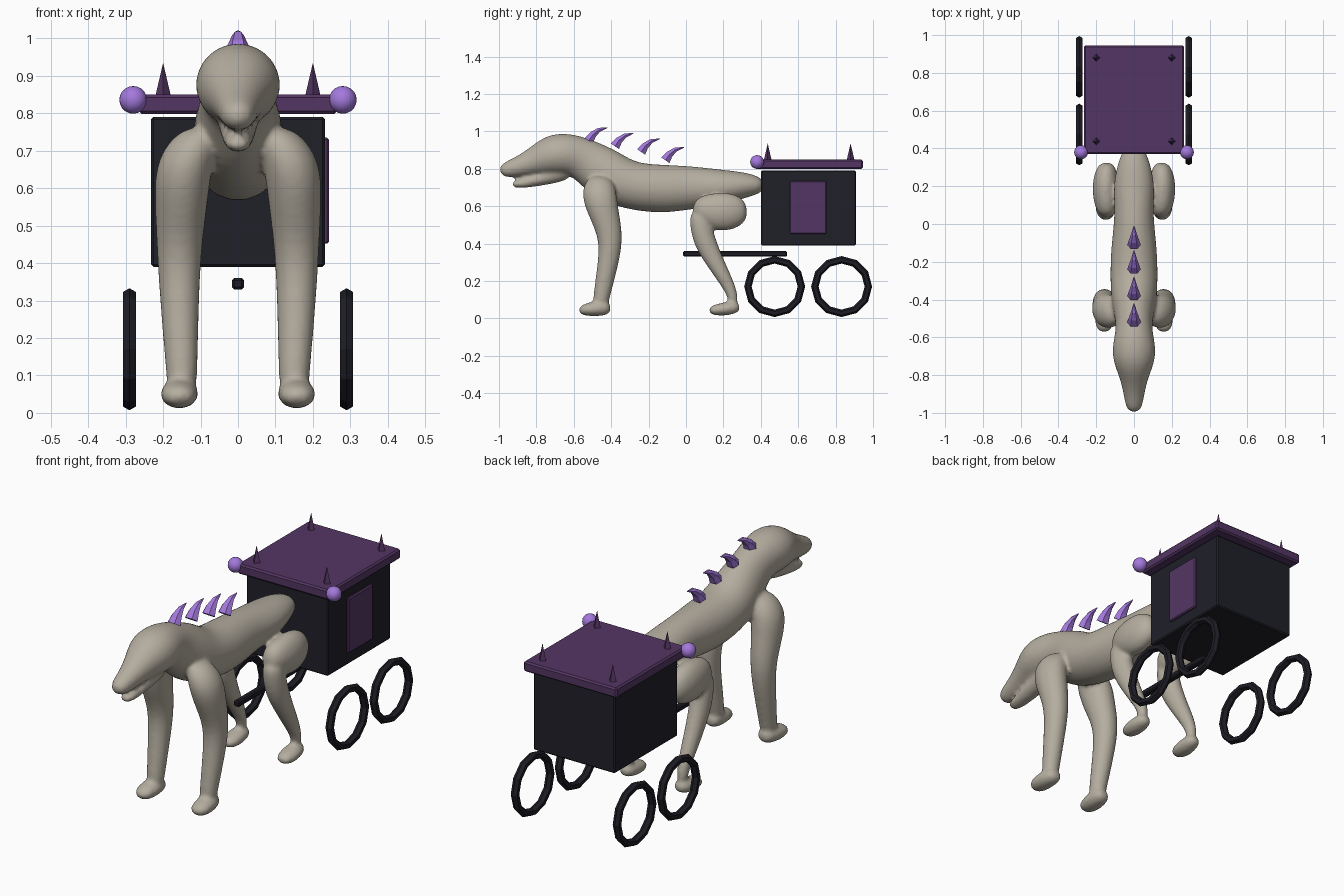
import bpy, bmesh, math
from mathutils import Vector

default = bpy.data.objects.get("Cube")
if default:
    bpy.data.objects.remove(default)


def material(name, r, g, b):
    mat = bpy.data.materials.new(name)
    mat.use_nodes = True
    mat.diffuse_color = (r, g, b, 1)
    shader = mat.node_tree.nodes["Principled BSDF"]
    shader.inputs["Base Color"].default_value = (r, g, b, 1)
    shader.inputs["Roughness"].default_value = 0.8
    return mat


bone = material("pale_bone", 0.46, 0.42, 0.35)
black = material("near_black", 0.014, 0.014, 0.022)
iron = material("dark_iron", 0.012, 0.012, 0.018)
plum = material("dark_plum", 0.088, 0.036, 0.125)
violet = material("light_violet", 0.37, 0.19, 0.72)


def finish(name, bm, mat):
    """Turn a bmesh into a linked object with one material."""
    bmesh.ops.recalc_face_normals(bm, faces=bm.faces)
    mesh = bpy.data.meshes.new(name)
    bm.to_mesh(mesh)
    bm.free()
    mesh.materials.append(mat)
    obj = bpy.data.objects.new(name, mesh)
    bpy.context.collection.objects.link(obj)
    return obj


def smooth(obj, angle):
    bpy.ops.object.select_all(action='DESELECT')
    obj.select_set(True)
    bpy.context.view_layer.objects.active = obj
    bpy.ops.object.shade_smooth_by_angle(angle=math.radians(angle))


def tube(bm, rings, sides=10, side=1):
    """Loft elliptical rings (x, y, z, half width, half depth) along a path."""
    centres = [Vector((side * r[0], r[1], r[2])) for r in rings]
    last = len(rings) - 1
    loops = []
    for i, ring in enumerate(rings):
        along = centres[min(i + 1, last)] - centres[max(i - 1, 0)]
        along.x = 0
        across = Vector((1, 0, 0))
        up = across.cross(along.normalized())
        loop = []
        for k in range(sides):
            a = math.tau * k / sides
            offset = across * ring[3] * math.cos(a) + up * ring[4] * math.sin(a)
            loop.append(bm.verts.new(centres[i] + offset))
        loops.append(loop)
    for lower, upper in zip(loops, loops[1:]):
        for k in range(sides):
            n = (k + 1) % sides
            bm.faces.new((lower[k], lower[n], upper[n], upper[k]))
    bm.faces.new(loops[0])
    bm.faces.new(loops[-1])


def box(name, low, high, mat, bevel=0.006):
    """Box between two corners with a narrow bevel."""
    bm = bmesh.new()
    bmesh.ops.create_cube(bm, size=1)
    for v in bm.verts:
        for axis in range(3):
            v.co[axis] = high[axis] if v.co[axis] > 0 else low[axis]
    obj = finish(name, bm, mat)
    mod = obj.modifiers.new("edge_bevel", 'BEVEL')
    mod.width = bevel
    mod.segments = 1
    return obj


# Hound: torso, neck and head in one run, with the jaw and limbs fused on
torso = [(0, .42, .71, .05, .04), (0, .33, .715, .09, .07),
         (0, .2, .70, .12, .1), (0, .05, .70, .105, .12),
         (0, -.12, .69, .13, .14), (0, -.3, .705, .135, .135),
         (0, -.43, .77, .125, .15), (0, -.54, .85, .095, .12),
         (0, -.63, .88, .12, .12), (0, -.72, .875, .122, .12),
         (0, -.81, .84, .08, .08), (0, -.9, .808, .058, .057),
         (0, -1, .785, .042, .038)]
jaw = [(0, -.62, .80, .06, .06), (0, -.72, .765, .055, .05),
       (0, -.85, .725, .042, .03), (0, -.935, .714, .032, .02)]
front_leg = [(.09, -.46, .77, .06, .06), (.145, -.47, .68, .083, .105),
             (.152, -.44, .56, .075, .085), (.158, -.395, .42, .062, .068),
             (.155, -.425, .25, .053, .056), (.15, -.455, .1, .044, .046),
             (.15, -.46, .05, .04, .04)]
front_foot = [(.15, -.4, .055, .035, .03), (.155, -.45, .055, .052, .046),
              (.158, -.52, .048, .055, .04), (.158, -.575, .042, .035, .022)]
thigh = [(.145, .33, .58, .04, .055), (.15, .25, .57, .073, .11),
         (.15, .14, .57, .076, .11), (.14, .03, .59, .05, .06)]
hind_leg = [(.148, .07, .58, .05, .06), (.15, .08, .49, .056, .062),
            (.152, .1, .41, .054, .064), (.155, .15, .31, .046, .052),
            (.155, .22, .19, .038, .038), (.155, .252, .12, .027, .03),
            (.155, .25, .06, .025, .025)]
hind_foot = [(.155, .29, .06, .03, .024), (.157, .24, .056, .048, .04),
             (.158, .18, .046, .052, .036), (.158, .12, .042, .034, .022)]

bm = bmesh.new()
tube(bm, torso)
tube(bm, jaw)
for side in (-1, 1):
    for part in (front_leg, front_foot, thigh, hind_leg, hind_foot):
        tube(bm, part, side=side)
hound = finish("hound_body", bm, bone)
hound.modifiers.new("round", 'SUBSURF').levels = 2
fuse = hound.modifiers.new("fuse", 'REMESH')
fuse.mode = 'VOXEL'
fuse.voxel_size = 0.01
fuse.use_smooth_shade = True
soften = hound.modifiers.new("soften", 'SMOOTH')
soften.factor = 0.5
soften.iterations = 5

# Curved spines hovering over the neck and back
horn = [(0, 0, .036, .03), (.022, .032, .028, .022),
        (.055, .058, .016, .013), (.1, .07, .002, .002)]
for i, (y, z) in enumerate([(-.52, .95), (-.38, .92), (-.24, .89), (-.11, .845)]):
    bm = bmesh.new()
    tube(bm, [(0, y + dy, z + dz, w, d) for dy, dz, w, d in horn], sides=6)
    finish(f"back_spine_{i + 1}", bm, violet)

# Carriage: cabin, roof, single side door and draw pole
box("cabin", (-.232, .4, .39), (.232, .91, .79), black)
box("roof", (-.265, .37, .798), (.265, .945, .85), plum, 0.008)
box("side_door", (.22, .555, .452), (.243, .75, .735), plum, 0.005)
box("draw_pole", (-.016, -.015, .33), (.016, .54, .36), iron)

# Roof spikes at the corners and lamp globes on the front corners
for x in (-.2, .2):
    for y in (.437, .88):
        bm = bmesh.new()
        bmesh.ops.create_cone(bm, cap_ends=True, segments=4,
                              radius1=.021, radius2=0, depth=.09)
        spike = finish("roof_spike", bm, plum)
        spike.location = (x, y, .89)
for side in (-1, 1):
    bm = bmesh.new()
    bmesh.ops.create_uvsphere(bm, u_segments=16, v_segments=10, radius=.037)
    lamp = finish("lamp_globe", bm, violet)
    lamp.location = (side * .28, .38, .836)
    smooth(lamp, 60)

# Four open hoop wheels
for x in (-.29, .29):
    for y in (.474, .832):
        bpy.ops.mesh.primitive_torus_add(
            major_segments=12, minor_segments=6, major_radius=.143,
            minor_radius=.02, location=(x, y, .17),
            rotation=(0, math.pi / 2, 0))
        wheel = bpy.context.object
        wheel.name = "wheel"
        wheel.data.materials.append(iron)
